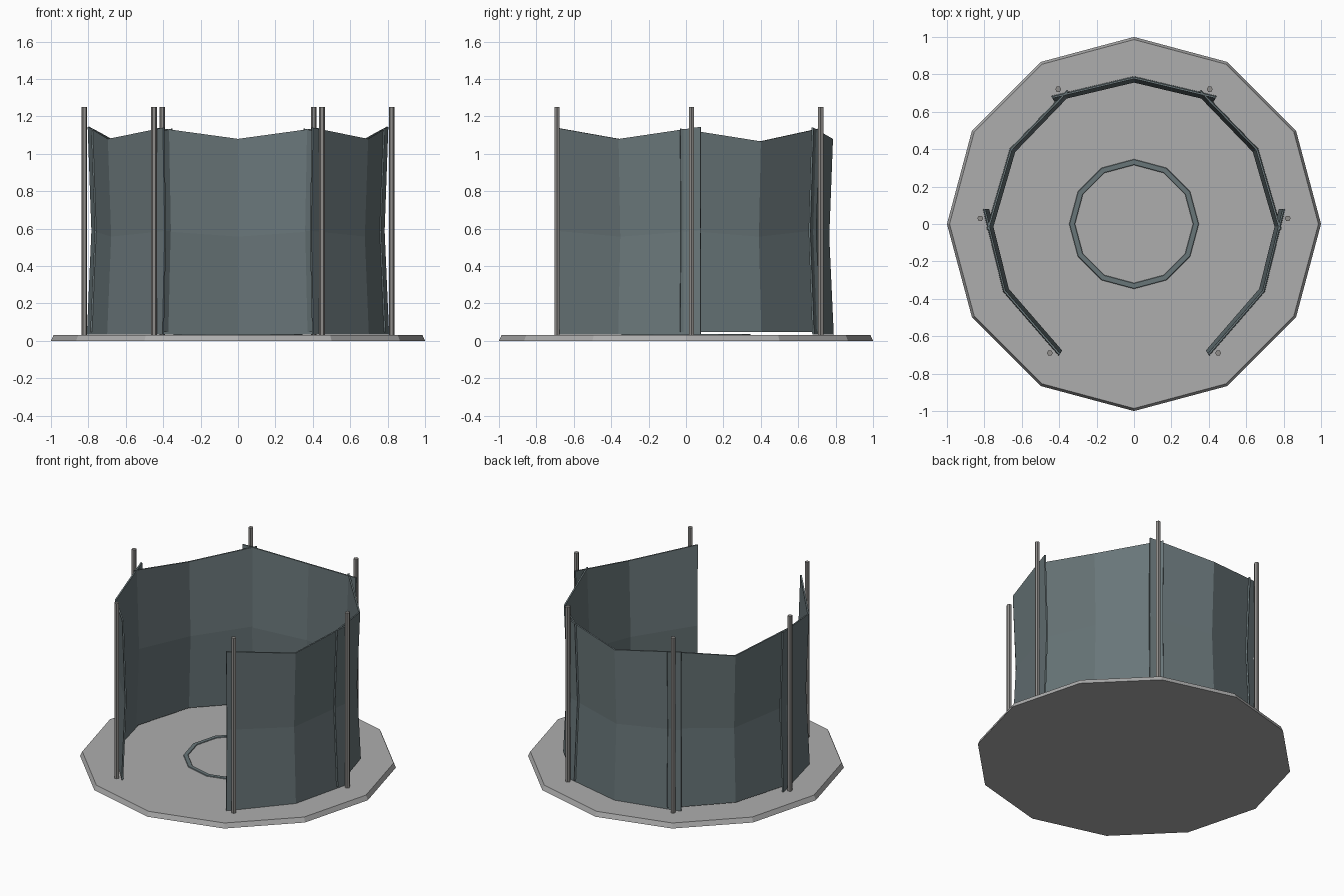
import bpy
import bmesh
from math import cos, sin, pi
from mathutils import Vector

cube = bpy.data.objects.get("Cube")
if cube:
    bpy.data.objects.remove(cube)


def material(name, rgb):
    mat = bpy.data.materials.new(name)
    mat.use_nodes = True
    mat.diffuse_color = (*rgb, 1)
    bsdf = next(n for n in mat.node_tree.nodes if n.type == 'BSDF_PRINCIPLED')
    bsdf.inputs["Base Color"].default_value = (*rgb, 1)
    return mat


stone = material("light grey stone", (0.42, 0.42, 0.42))
cloth = material("slate cloth", (0.14, 0.18, 0.19))
metal = material("warm grey metal", (0.28, 0.27, 0.26))


def finish(name, bm, mat):
    bmesh.ops.recalc_face_normals(bm, faces=bm.faces)
    mesh = bpy.data.meshes.new(name)
    bm.to_mesh(mesh)
    bm.free()
    mesh.materials.append(mat)
    obj = bpy.data.objects.new(name, mesh)
    bpy.context.collection.objects.link(obj)
    return obj


def lathe(name, profile, sides, mat, at=(0, 0), closed=False):
    """Stack polygon rings of (radius, z); cap the ends or close the loop."""
    bm = bmesh.new()
    rings = [[bm.verts.new((at[0] + r * cos(2 * pi * i / sides),
                            at[1] + r * sin(2 * pi * i / sides), z))
              for i in range(sides)] for r, z in profile]
    pairs = list(zip(rings, rings[1:]))
    if closed:
        pairs.append((rings[-1], rings[0]))
    else:
        bm.faces.new(rings[0])
        bm.faces.new(rings[-1])
    for a, b in pairs:
        for i in range(sides):
            j = (i + 1) % sides
            bm.faces.new((a[i], a[j], b[j], b[i]))
    return finish(name, bm, mat)


def panel(name, plan, bottom, tops):
    """Hanging sheet folded at its middle and pinched inward at mid height."""
    bm = bmesh.new()
    grid = []
    for (x, y), top in zip(plan, tops):
        inward = -Vector((x, y, 0)).normalized()
        column = []
        for t, pinch in ((0, 0), (0.5, 0.024), (1, 0.004)):
            p = Vector((x, y, bottom + (top - bottom) * t)) + inward * pinch
            column.append(bm.verts.new(p))
        grid.append(column)
    for a, b in zip(grid, grid[1:]):
        for k in range(2):
            bm.faces.new((a[k], b[k], b[k + 1], a[k + 1]))
    obj = finish(name, bm, cloth)
    mod = obj.modifiers.new("thickness", 'SOLIDIFY')
    mod.thickness = 0.01
    mod.offset = 0


# Floor slab and drain ring
lathe("floor_slab", [(1.0, 0), (0.986, 0.032)], 12, stone)
lathe("drain_ring", [(0.348, 0.03), (0.344, 0.036), (0.318, 0.036), (0.314, 0.03)],
      12, cloth, closed=True)

# Poles and side panels, mirrored left and right
for side, s in (("left", 1), ("right", -1)):
    for place, x, y in (("front", 0.45, -0.69), ("middle", 0.822, 0.03), ("back", 0.405, 0.72)):
        lathe(f"{place}_pole_{side}", [(0.016, 0.03), (0.016, 1.25)], 6, metal, (s * x, y))
    panel(f"front_panel_{side}",
          [(s * 0.40, -0.70), (s * 0.695, -0.36), (s * 0.803, 0.08)], 0.035, (1.14, 1.08, 1.145))
    panel(f"rear_panel_{side}",
          [(s * 0.785, -0.03), (s * 0.66, 0.40), (s * 0.355, 0.715)], 0.048, (1.135, 1.067, 1.135))

# Back panel
panel("back_panel", [(-0.44, 0.68), (0, 0.785), (0.44, 0.68)], 0.035, (1.14, 1.08, 1.14))
